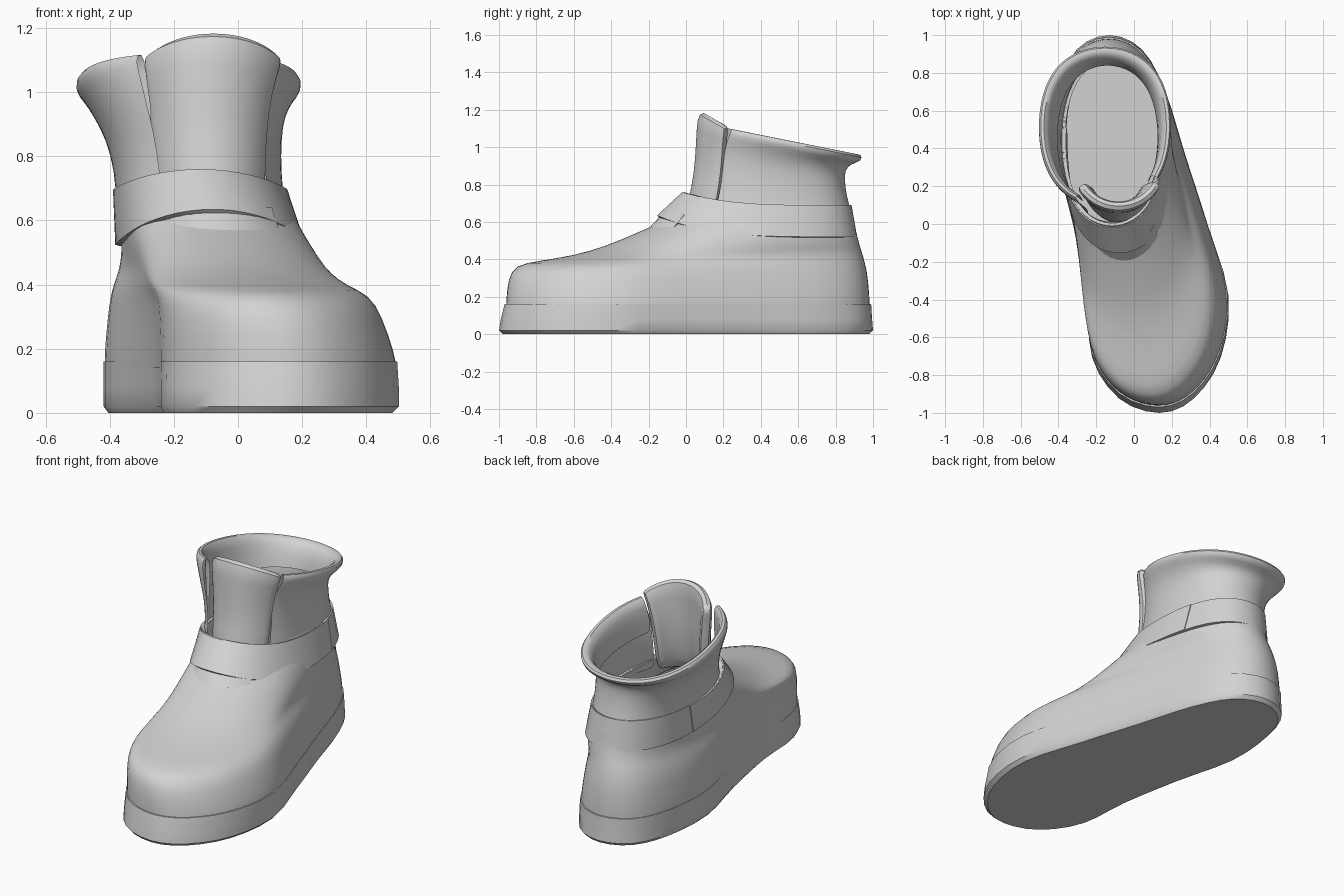
import bpy, bmesh, math

cube = bpy.data.objects.get("Cube")
if cube:
    bpy.data.objects.remove(cube, do_unlink=True)

grey = bpy.data.materials.new("plain grey")
grey.use_nodes = True
grey.diffuse_color = (0.65, 0.65, 0.65, 1)
grey.node_tree.nodes["Principled BSDF"].inputs["Base Color"].default_value = (0.65, 0.65, 0.65, 1)

# x of the foot outline at 16 equal steps, from the toe round the model's left to the heel and back
FOOT = [.13, .31, .45, .49, .38, .26, .16, .04, -.13,
        -.30, -.39, -.41, -.32, -.25, -.22, -.08]


def foot_x(a):
    """Smoothly interpolated foot outline, scaled to -1..1."""
    u = (a / (2 * math.pi) * 16) % 16
    i, f = int(u), u - int(u)
    p0, p1, p2, p3 = (FOOT[(i + k) % 16] for k in (-1, 0, 1, 2))
    x = p1 + .5 * f * (p2 - p0 + f * (2*p0 - 5*p1 + 4*p2 - p3 + f * (3*(p1 - p2) + p3 - p0)))
    return (x - .04) / .45


def ring(row, angles, power):
    """Row: front y, front z, back y, back z, min x, max x, blend from foot shape to oval."""
    yf, zf, yb, zb, xl, xr, t = row
    pts = []
    for a in angles:
        s = (1 - math.cos(a)) / 2
        oval = math.sin(a) * (1 + .15 * math.cos(a) ** 2)
        x = foot_x(a) * (1 - t) + oval * t
        pts.append(((xl + xr) / 2 + (xr - xl) / 2 * x,
                    yf + (yb - yf) * s, zb + (zf - zb) * (1 - s) ** power))
    return pts


def loft(name, rows, span=None, n=32, power=1, caps=False, thick=0, subsurf=0):
    """Skin rings into a closed tube, or into an open panel over a span of degrees."""
    if span:
        a0, a1 = map(math.radians, span)
        angles = [a0 + (a1 - a0) * i / n for i in range(n + 1)]
    else:
        angles = [2 * math.pi * i / n for i in range(n)]
    bm = bmesh.new()
    rings = [[bm.verts.new(p) for p in ring(r, angles, power)] for r in rows]
    m = len(angles)
    for lo, hi in zip(rings, rings[1:]):
        for i in range(m - 1 if span else m):
            j = (i + 1) % m
            bm.faces.new((lo[i], lo[j], hi[j], hi[i]))
    if caps:
        bm.faces.new(rings[0][::-1])
        bm.faces.new(rings[-1])
    mesh = bpy.data.meshes.new(name)
    bm.to_mesh(mesh)
    bm.free()
    mesh.materials.append(grey)
    ob = bpy.data.objects.new(name, mesh)
    bpy.context.collection.objects.link(ob)
    if thick:
        mod = ob.modifiers.new("thickness", 'SOLIDIFY')
        mod.thickness = thick
        mod.offset = -1
    if subsurf:
        mod = ob.modifiers.new("smoothing", 'SUBSURF')
        mod.levels = mod.render_levels = subsurf
    bpy.ops.object.select_all(action='DESELECT')
    ob.select_set(True)
    bpy.context.view_layer.objects.active = ob
    if ob.modifiers:
        bpy.ops.object.convert(target='MESH')
    bpy.ops.object.shade_smooth_by_angle(angle=math.radians(40))


# Thick sole with a softened lower edge; its top is the floor inside
loft("sole", [
    (-.98, 0, .98, 0, -.40, .48, 0),
    (-1, .02, 1, .02, -.415, .50, 0),
    (-.99, .08, .995, .08, -.415, .50, 0),
    (-.97, .16, .99, .16, -.415, .495, 0),
], n=48, caps=True)

# Hollow foot upper, from the sole to the ankle
loft("foot_upper", [
    (-.965, .14, .985, .14, -.415, .495, 0),
    (-.965, .18, .985, .20, -.415, .49, 0),
    (-.955, .30, .975, .31, -.405, .45, .02),
    (-.915, .37, .965, .36, -.40, .415, .08),
    (-.80, .39, .95, .42, -.39, .345, .22),
    (-.60, .42, .935, .46, -.38, .30, .38),
    (-.43, .47, .925, .50, -.375, .265, .55),
    (-.27, .54, .91, .55, -.375, .225, .72),
    (-.10, .61, .90, .63, -.375, .18, .87),
    (.01, .71, .88, .69, -.375, .14, 1),
], n=40, subsurf=1)

# Thin collar open at the front, with a thick lip flaring out and folding back inside
loft("collar", [
    (.00, .65, .885, .65, -.38, .145, 1),
    (.04, .76, .86, .74, -.385, .135, 1),
    (.06, .88, .85, .82, -.41, .135, 1),
    (.07, .98, .85, .875, -.45, .145, 1),
    (.08, 1.06, .88, .91, -.485, .175, 1),
    (.09, 1.10, .945, .925, -.51, .20, 1),
    (.10, 1.13, .94, .965, -.50, .195, 1),
    (.13, 1.12, .89, .965, -.455, .15, 1),
    (.11, 1.02, .85, .89, -.435, .13, 1),
    (.08, .90, .84, .82, -.405, .125, 1),
], span=(49, 336), n=34, subsurf=1)

# Tall tongue filling the front opening
loft("tongue", [
    (-.01, .64, .88, .66, -.31, .14, 1),
    (.03, .78, .85, .78, -.315, .135, 1),
    (.05, .94, .85, .90, -.335, .15, 1),
    (.055, 1.10, .85, .80, -.355, .18, 1),
    (.065, 1.19, .86, .70, -.37, .21, 1),
], span=(-48, 50), n=14, thick=.06, subsurf=1)

# Ankle strap: thin band all round, with a thicker piece over the front
loft("ankle_band", [
    (-.14, .63, .915, .52, -.385, .21, .85),
    (-.01, .76, .885, .69, -.385, .15, 1),
], n=48, power=4, thick=.02)
loft("front_strap", [
    (-.155, .635, .92, .52, -.39, .215, .85),
    (-.02, .76, .89, .69, -.39, .155, 1),
], span=(-100, 118), n=32, power=4, thick=.03)

# Small flap at the foot of the tongue, under the strap
loft("tongue_base", [
    (-.195, .57, .91, .58, -.34, .20, .8),
    (-.13, .64, .90, .64, -.34, .18, .9),
], span=(-38, 40), n=12, thick=.03)
